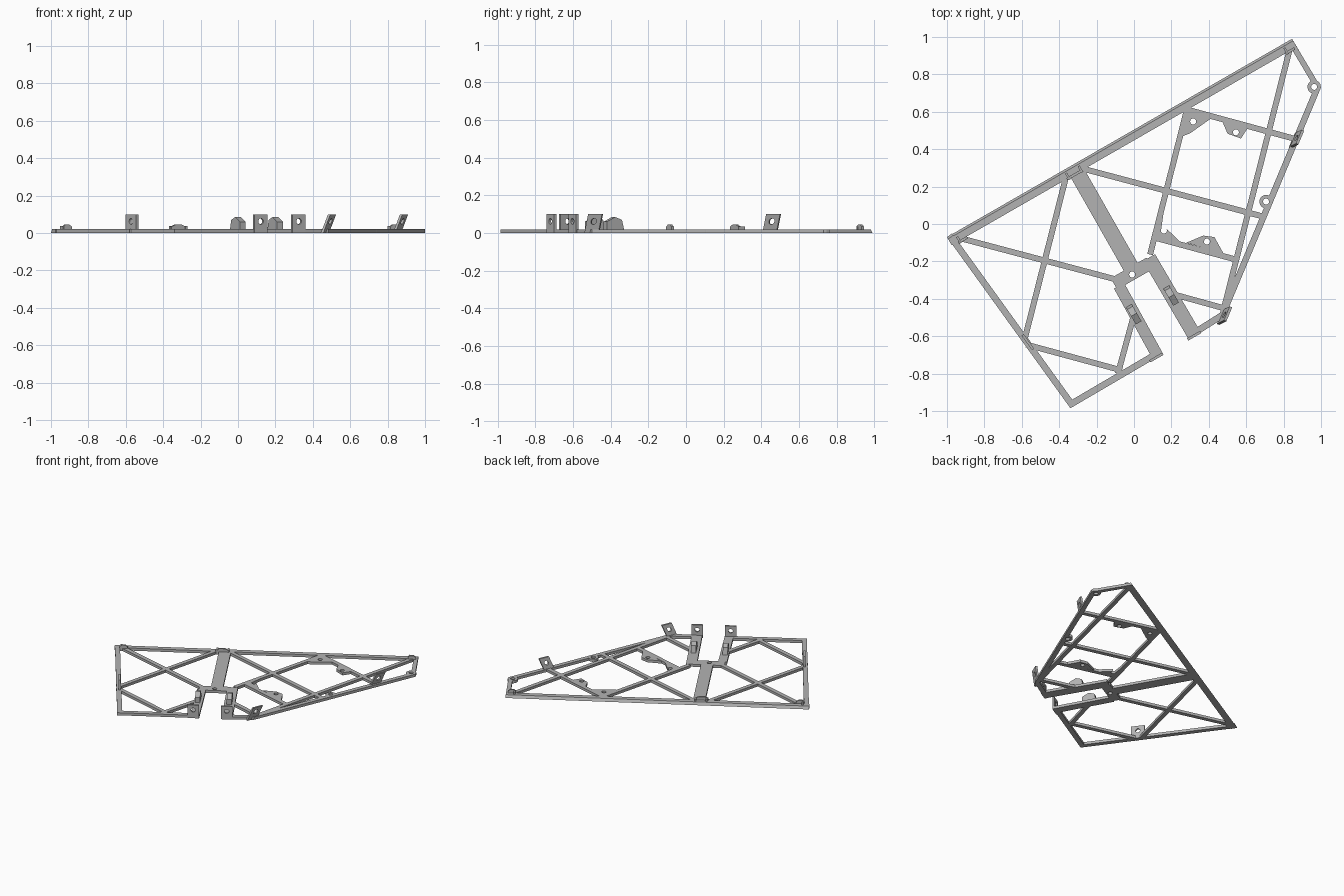
import bpy, bmesh, math
from mathutils import Vector, Matrix, geometry

if "Cube" in bpy.data.objects:
    bpy.data.objects.remove(bpy.data.objects["Cube"])

grey = bpy.data.materials.new("plain grey")
grey.use_nodes = True
grey.diffuse_color = (0.45, 0.45, 0.45, 1)
grey.node_tree.nodes["Principled BSDF"].inputs["Base Color"].default_value = (0.45, 0.45, 0.45, 1)

THICK = 0.02
BOLT = 0.016


def ccw(points):
    pts = [Vector(p) for p in points]
    area = sum(a.cross(b) for a, b in zip(pts, pts[1:] + pts[:1]))
    return pts if area > 0 else pts[::-1]


def inside(p, poly):
    return all((b - a).cross(p - a) > 0 for a, b in zip(poly, poly[1:] + poly[:1]))


def circle(centre, r, n=16):
    return [Vector(centre) + r * Vector((math.cos(k * math.tau / n), math.sin(k * math.tau / n)))
            for k in range(n)]


def bar(p, q, w):
    """Strip of width w centred on the line p-q."""
    p, q = Vector(p), Vector(q)
    n = (q - p).normalized().orthogonal() * w / 2
    return [p + n, p - n, q - n, q + n]


def edge_bar(p, q, w):
    """Strip of width w lying to the left of the line p-q."""
    p, q = Vector(p), Vector(q)
    d = (q - p).normalized()
    n = Vector((-d.y, d.x)) * w
    return [p, q, q + n, p + n]


def plate(name, solids, holes, depth, matrix=Matrix()):
    """Merge convex outlines, remove the holes and extrude the result."""
    solids, holes = [ccw(s) for s in solids], [ccw(h) for h in holes]
    coords, edges = [], []
    for poly in solids + holes:
        k, n = len(coords), len(poly)
        coords += poly
        edges += [(k + i, k + (i + 1) % n) for i in range(n)]
    verts, _, tris, *_ = geometry.delaunay_2d_cdt(coords, edges, [], 0, 1e-5)
    bm = bmesh.new()
    bv = [bm.verts.new((v[0], v[1], 0)) for v in verts]
    for t in tris:
        c = sum((Vector(verts[i][:2]) for i in t), Vector((0, 0))) / len(t)
        if any(inside(c, s) for s in solids) and not any(inside(c, h) for h in holes):
            bm.faces.new([bv[i] for i in t])
    bmesh.ops.delete(bm, geom=[v for v in bm.verts if not v.link_faces], context='VERTS')
    bmesh.ops.dissolve_limit(bm, angle_limit=0.01, verts=bm.verts[:], edges=bm.edges[:])
    top = bmesh.ops.extrude_face_region(bm, geom=bm.faces[:])["geom"]
    bmesh.ops.translate(bm, vec=(0, 0, depth),
                        verts=[g for g in top if isinstance(g, bmesh.types.BMVert)])
    bm.transform(matrix)
    bmesh.ops.recalc_face_normals(bm, faces=bm.faces[:])
    mesh = bpy.data.meshes.new(name)
    bm.to_mesh(mesh)
    bm.free()
    mesh.materials.append(grey)
    obj = bpy.data.objects.new(name, mesh)
    bpy.context.collection.objects.link(obj)
    return obj


def upright(name, centre, along, outline, depth, holes=(), lean=(0, 0)):
    """Plate standing on the frame, centred on its thickness."""
    x = Vector((along[0], along[1], 0)).normalized()
    y = Vector((lean[0], lean[1], 1))
    z = Vector((x.y, -x.x, 0))
    m = Matrix((x, y, z)).transposed().to_4x4()
    m.translation = Vector((centre[0], centre[1], 0)) - z * depth / 2
    return plate(name, [outline], holes, depth, m)


# Outer rim, counter-clockwise
left_tip, right_tip = (-1.0, -0.07), (0.845, 0.99)
nose, heel = (1.0, 0.73), (0.485, -0.50)
right_foot, left_foot, low_corner = (0.295, -0.62), (0.155, -0.695), (-0.34, -0.985)
solids = [
    edge_bar(left_tip, low_corner, 0.035), edge_bar(low_corner, left_foot, 0.035),
    edge_bar(right_foot, heel, 0.035), edge_bar(heel, nose, 0.033),
    edge_bar(nose, right_tip, 0.03), edge_bar(right_tip, left_tip, 0.05)]

# Spine, bridge and the two arms beside the slot
solids += [
    bar((-0.31, 0.285), (0, -0.26), 0.085), bar((-0.107, -0.32), (0.085, -0.21), 0.07),
    bar((0.08, -0.18), (0.326, -0.60), 0.075), bar((-0.08, -0.33), (0.126, -0.705), 0.062)]

# Slender lattice members
for p, q in [((-0.94, -0.073), (-0.075, -0.302)), ((-0.36, 0.265), (-0.583, -0.61)),
             ((-0.575, -0.645), (-0.064, -0.783)), ((0, -0.484), (-0.086, -0.80)),
             ((-0.278, 0.297), (0.69, 0.04)), ((0.283, 0.612), (0.086, -0.163)),
             ((0.283, 0.612), (0.872, 0.452)), ((0.834, 0.94), (0.476, -0.47)),
             ((0.107, -0.072), (0.545, -0.19)), ((0.2, -0.373), (0.487, -0.452))]:
    solids.append(bar(p, q, 0.031))

# Gussets and bolt eyes
solids += [
    [(0.267, 0.60), (0.42, 0.57), (0.30, 0.485), (0.262, 0.47)],
    [(0.47, 0.553), (0.61, 0.516), (0.572, 0.457), (0.50, 0.483)],
    [(0.155, 0.06), (0.11, -0.085), (0.25, -0.10), (0.20, -0.05)],
    [(0.28, -0.10), (0.37, -0.062), (0.43, -0.07), (0.48, -0.16)]]
eyes = [(0.963, 0.733), (0.706, 0.12)]
solids += [circle(c, 0.036) for c in eyes]
bolts = eyes + [(0.316, 0.548), (0.545, 0.49), (0.16, -0.035), (0.39, -0.094), (-0.01, -0.27)]
frame = plate("lattice_frame", solids, [circle(c, BOLT) for c in bolts], THICK)

# Sloped outer face on the long rail
start = Vector(left_tip)
run = (Vector(right_tip) - start).normalized()
for v in frame.data.vertices:
    if v.co.z > THICK / 2 and abs(run.cross(v.co.xy - start)) < 0.004:
        v.co.x += run.y * 0.012
        v.co.y -= run.x * 0.012

# Tall drilled tabs
across, down = (0.866, 0.5), (0.5, -0.866)
rim = Vector(nose) - Vector(heel)
for name, centre, along, lean in [
        ("side_tab", (-0.567, -0.632), (0.586, -0.81), (0, 0)),
        ("left_arm_tab", (0.119, -0.714), across, (0, 0)),
        ("right_arm_tab", (0.322, -0.597), across, (0, 0)),
        ("heel_tab", (0.465, -0.50), rim, (0.38, 0.2)),
        ("rim_tab", (0.85, 0.445), rim, (0.38, 0.2))]:
    half = 0.04 if along != (0.586, -0.81) else 0.048
    upright(name, centre, along, [(-half, 0), (half, 0), (half, 0.1), (-half, 0.1)],
            0.014, [circle((0, 0.062), BOLT)], lean)

# Humped clips on the arms
hump = [(-0.06, 0), (0.05, 0), (0.05, 0.06), (0, 0.085), (-0.042, 0.07)]
upright("left_clip", (0, -0.485), down, hump, 0.035)
upright("right_clip", (0.2, -0.385), down, hump, 0.035)

# Low stops behind the long rail
for side, (x, y), half in [("left", (-0.915, -0.085), 0.028), ("middle", (-0.32, 0.262), 0.045),
                           ("right", (0.835, 0.925), 0.028)]:
    low = [(-half, 0), (half, 0), (half, 0.034), (half * 0.4, 0.045), (-half * 0.4, 0.045), (-half, 0.034)]
    upright(side + "_stop", (x, y), across, low, 0.014)
    foot = [(-0.02, 0), (0.02, 0), (0.02, 0.036), (-0.02, 0.036)]
    for end in ((-1, 1) if side == "middle" else (-1,)):
        upright(side + "_stop_foot", (x + end * half * 0.75, y + end * half * 0.43 + 0.012), down, foot, 0.012)
